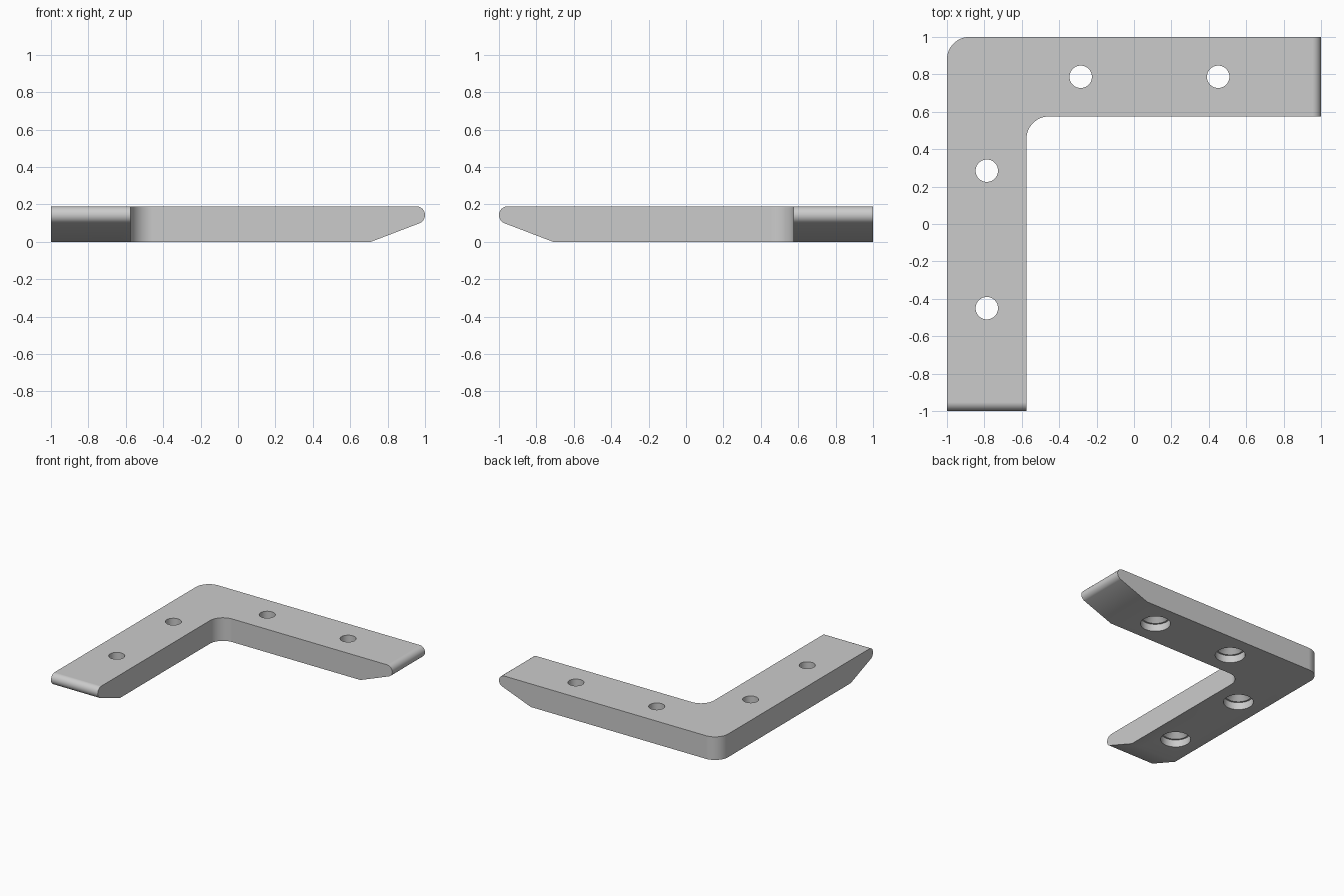
import bpy, bmesh
from math import sin, cos, pi, radians

if "Cube" in bpy.data.objects:
    bpy.data.objects.remove(bpy.data.objects["Cube"])

H = 0.19        # plate thickness
INNER = 0.575   # inner edge of both legs
R = 0.12        # corner fillets


def arc(cx, cy, r, a0, a1, n=14):
    return [(cx + r * cos(radians(a0 + (a1 - a0) * i / n)),
             cy + r * sin(radians(a0 + (a1 - a0) * i / n))) for i in range(n + 1)]


def prism(bm, points, offset):
    face = bm.faces.new([bm.verts.new(p) for p in points])
    ext = bmesh.ops.extrude_face_region(bm, geom=[face])
    verts = [v for v in ext["geom"] if isinstance(v, bmesh.types.BMVert)]
    bmesh.ops.translate(bm, verts=verts, vec=offset)


def lathe(bm, profile, x, y, n=40):
    rings = [[bm.verts.new((x + r * cos(2 * pi * i / n), y + r * sin(2 * pi * i / n), z))
              for i in range(n)] for r, z in profile]
    for a, b in zip(rings, rings[1:]):
        for i in range(n):
            j = (i + 1) % n
            bm.faces.new((a[i], a[j], b[j], b[i]))
    bm.faces.new(rings[0])
    bm.faces.new(rings[-1])


def finish(bm, name):
    bmesh.ops.recalc_face_normals(bm, faces=bm.faces)
    mesh = bpy.data.meshes.new(name)
    bm.to_mesh(mesh)
    bm.free()
    obj = bpy.data.objects.new(name, mesh)
    bpy.context.collection.objects.link(obj)
    return obj


# L-shaped plate with a rounded outer and inner corner
outline = [(-1, -1), (-INNER, -1)]
outline += arc(-INNER + R, INNER - R, R, 180, 90)
outline += [(1, INNER), (1, 1)]
outline += arc(-1 + R, 1 - R, R, 90, 180)
bm = bmesh.new()
prism(bm, [(x, y, 0) for x, y in outline], (0, 0, H))
bracket = finish(bm, "corner_bracket")

# Cutter: sloped underside and rounded nose of each leg, plus stepped screw holes
nose_r = 0.047
nose = [(0.71 - 0.05 * 0.261 / 0.099, -0.05), (0.71, 0)]
nose += arc(1 - nose_r, H - nose_r, nose_r, -69, 90, 16)
nose += [(1 - nose_r, 0.3), (1.2, 0.3), (1.2, -0.05)]
hole = [(0.113, -0.05), (0.113, 0.06), (0.1, 0.06), (0.06, 0.1), (0.06, 0.3)]
bm = bmesh.new()
prism(bm, [(s, 0.4, z) for s, z in nose], (0, 0.8, 0))
prism(bm, [(-0.4, -s, z) for s, z in nose], (-0.8, 0, 0))
for s in (-0.285, 0.45):
    lathe(bm, hole, s, 0.787)
    lathe(bm, hole, -0.787, -s)
cutter = finish(bm, "nose_and_hole_cutter")
cutter.hide_render = True

# Cut, then shade smooth with crisp edges
bpy.context.view_layer.objects.active = bracket
bracket.select_set(True)
cut = bracket.modifiers.new("cut", "BOOLEAN")
cut.operation = "DIFFERENCE"
cut.solver = "EXACT"
cut.object = cutter
bpy.ops.object.modifier_apply(modifier=cut.name)
bpy.data.objects.remove(cutter, do_unlink=True)
bpy.ops.object.shade_smooth_by_angle(angle=radians(30))
weighted = bracket.modifiers.new("weighted_normals", "WEIGHTED_NORMAL")
weighted.keep_sharp = True
